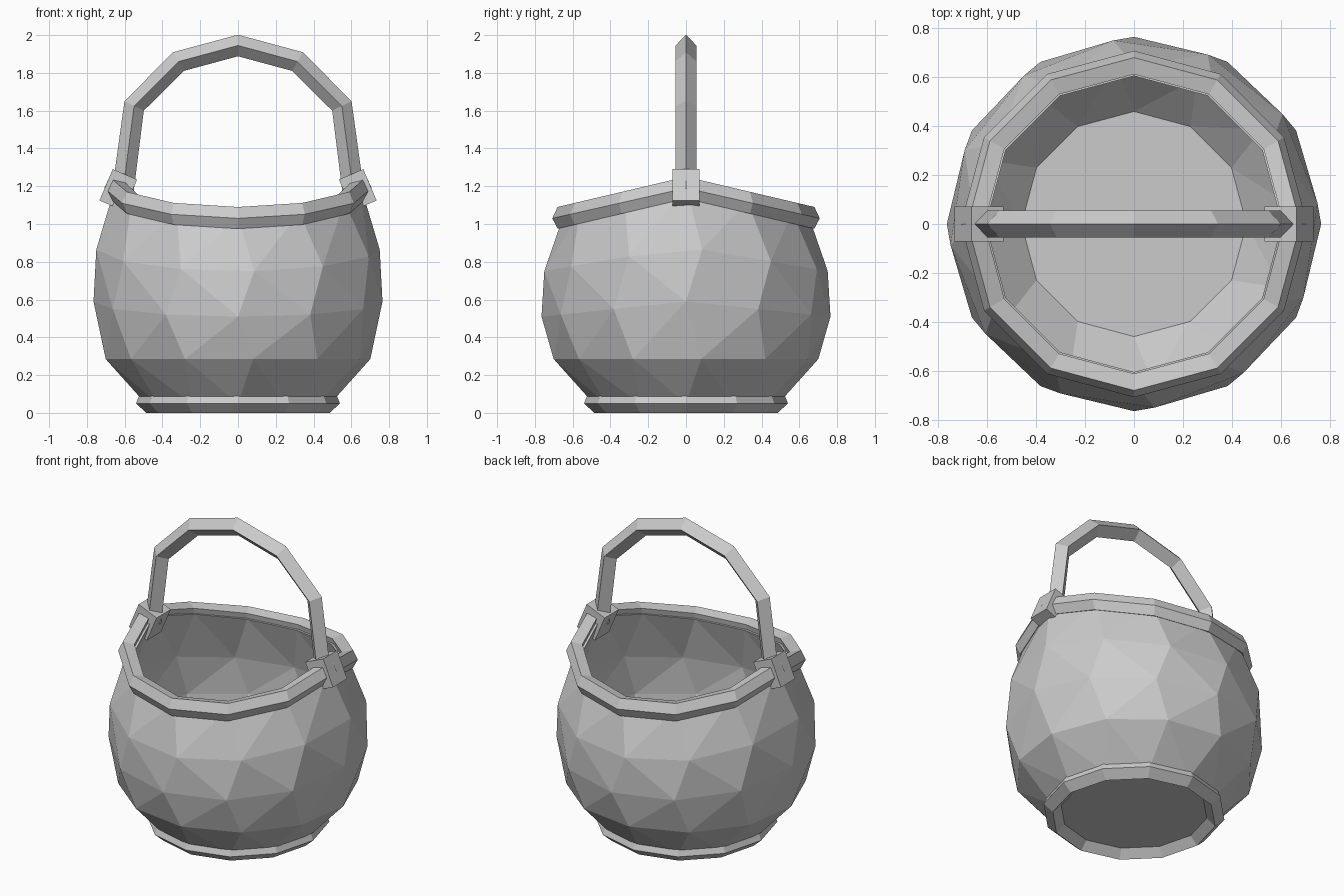
import bpy, bmesh, math
from mathutils import Vector, Matrix

if "Cube" in bpy.data.objects:
    bpy.data.objects.remove(bpy.data.objects["Cube"])

SIDES = 12


def finish(name, bm):
    bmesh.ops.recalc_face_normals(bm, faces=bm.faces)
    mesh = bpy.data.meshes.new(name)
    bm.to_mesh(mesh)
    bm.free()
    obj = bpy.data.objects.new(name, mesh)
    bpy.context.collection.objects.link(obj)
    return obj


def add_ring(bm, radius, z, rise=0.0, twist=0.0):
    """Horizontal ring; rise lifts the left and right sides (saddle shape)."""
    ring = []
    for i in range(SIDES):
        a = 2 * math.pi * i / SIDES - math.pi / 2 + math.radians(twist)
        lift = rise * (1 - abs(math.sin(a)))
        ring.append(bm.verts.new((radius * math.cos(a), radius * math.sin(a), z + lift)))
    return ring


def bridge(bm, a, b):
    n = len(a)
    return [bm.faces.new((a[i], a[(i + 1) % n], b[(i + 1) % n], b[i])) for i in range(n)]


def hoop(name, profile, rise=0.0):
    bm = bmesh.new()
    rings = [add_ring(bm, r, z, rise) for r, z in profile]
    for i, ring in enumerate(rings):
        bridge(bm, ring, rings[(i + 1) % len(rings)])
    return finish(name, bm)


# Faceted bowl with a thick wall: radius, height, side rise, twist
outer = [(0.49, 0.05, 0, 0), (0.705, 0.285, 0, 6.5), (0.765, 0.51, 0.08, 0),
         (0.755, 0.75, 0.13, 6.5), (0.65, 1.04, 0.16, 0)]
inner = [(0.605, 1.04, 0.16, 0), (0.695, 0.745, 0.13, 6.5), (0.705, 0.52, 0.08, 0),
         (0.65, 0.31, 0, 6.5), (0.46, 0.11, 0, 0)]
bm = bmesh.new()
rings = [add_ring(bm, *p) for p in outer + inner]
walls = []
for a, b in zip(rings, rings[1:]):
    walls += bridge(bm, a, b)
bmesh.ops.triangulate(bm, faces=walls, quad_method='SHORT_EDGE')
bm.faces.new(rings[0])
bm.faces.new(rings[-1])
finish("bowl", bm)

# Rim and base hoops
hoop("rim", [(0.612, 1.075), (0.68, 1.09), (0.708, 1.03), (0.68, 0.975), (0.63, 0.99)], rise=0.16)
hoop("base_ring", [(0.435, 0.05), (0.485, 0.0), (0.54, 0.05), (0.52, 0.1), (0.48, 0.1)])

# Handle: diamond section swept along an arch
half = [(0.61, 1.17), (0.55, 1.625), (0.315, 1.86)]
path = [Vector((-x, 0, z)) for x, z in half] + [Vector((0, 0, 1.945))] + \
       [Vector((x, 0, z)) for x, z in reversed(half)]
bm = bmesh.new()
sections = []
for i, p in enumerate(path):
    d_in = (p - path[max(i - 1, 0)]).normalized()
    d_out = (path[min(i + 1, len(path) - 1)] - p).normalized()
    t = (d_in + d_out).normalized()
    out = Vector((-t.z, 0, t.x)) * 0.057
    side = Vector((0, 0.055, 0))
    sections.append([bm.verts.new(p + o) for o in (out, side, -out, -side)])
for a, b in zip(sections, sections[1:]):
    bridge(bm, a, b)
bm.faces.new(sections[0])
bm.faces.new(sections[-1])
finish("handle", bm)

# Tilted lugs clamping the handle to the rim
for name, s in (("left_lug", -1), ("right_lug", 1)):
    bm = bmesh.new()
    mat = (Matrix.Translation((s * 0.634, 0, 1.18)) @
           Matrix.Rotation(math.radians(-s * 23), 4, 'Y') @
           Matrix.Diagonal((0.14, 0.145, 0.18, 1)))
    # the tilt leans each lug's top inwards
    bmesh.ops.create_cube(bm, size=1, matrix=mat)
    finish(name, bm)
